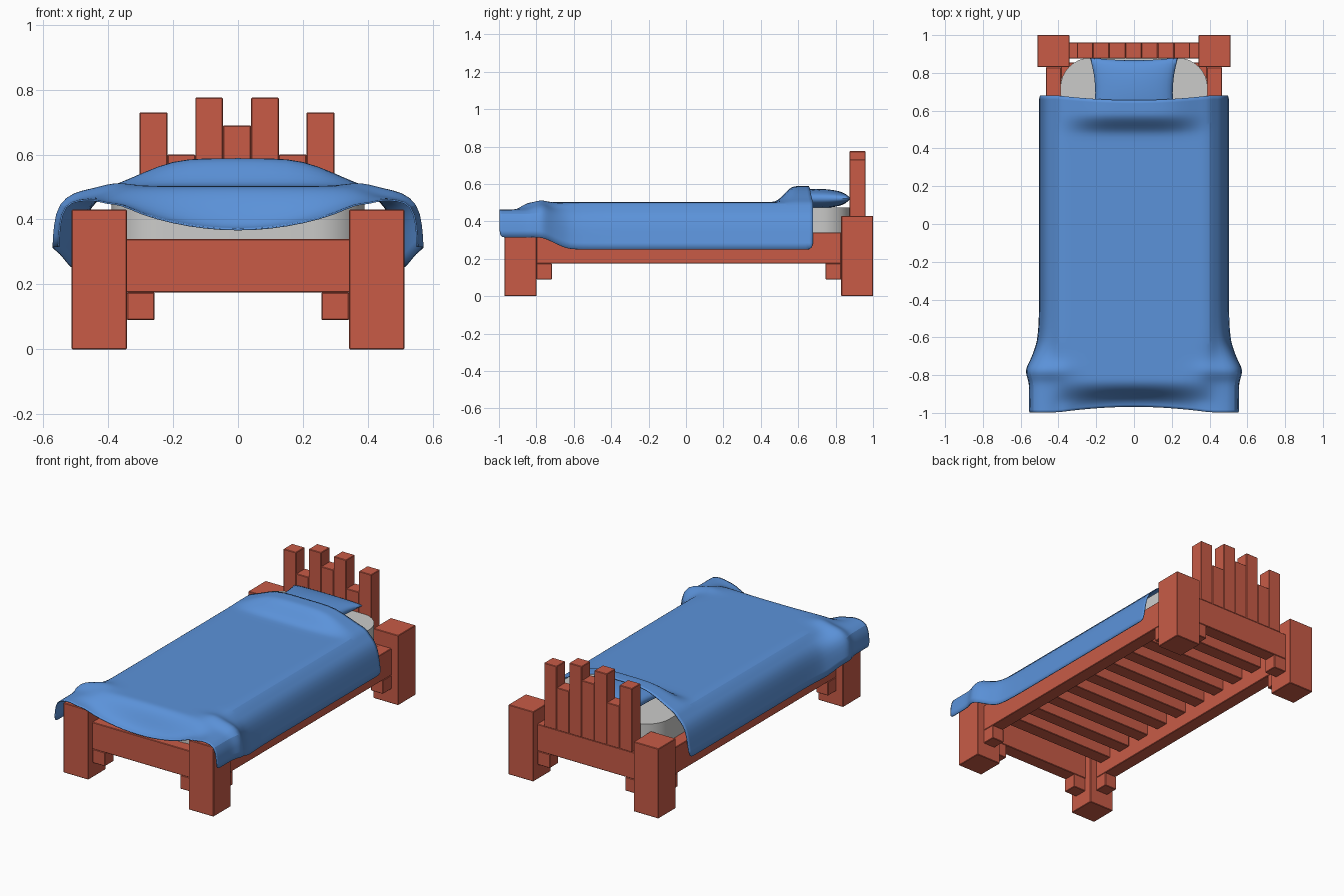
import bpy, bmesh, math
from mathutils import Vector

if "Cube" in bpy.data.objects:
    bpy.data.objects.remove(bpy.data.objects["Cube"])


def material(name, rgb):
    m = bpy.data.materials.new(name)
    m.diffuse_color = (*rgb, 1)
    m.use_nodes = True
    m.node_tree.nodes["Principled BSDF"].inputs["Base Color"].default_value = m.diffuse_color
    return m


WOOD = material("red wood", (0.58, 0.105, 0.062))
BLUE = material("blue cloth", (0.105, 0.29, 0.70))
GREY = material("mattress grey", (0.60, 0.60, 0.59))


def make(name, bm, mat):
    bmesh.ops.recalc_face_normals(bm, faces=bm.faces)
    me = bpy.data.meshes.new(name)
    bm.to_mesh(me)
    bm.free()
    me.materials.append(mat)
    ob = bpy.data.objects.new(name, me)
    bpy.context.collection.objects.link(ob)
    return ob


def box(name, x, y, z, mat=WOOD, bevel=0.003):
    bm = bmesh.new()
    bmesh.ops.create_cube(bm, size=1)
    for v in bm.verts:
        v.co = Vector([(r[0] + r[1]) / 2 + c * (r[1] - r[0]) for c, r in zip(v.co, (x, y, z))])
    if bevel:
        bmesh.ops.bevel(bm, geom=bm.edges[:], offset=bevel, segments=1, affect='EDGES')
    return make(name, bm, mat)


def mirror_x(a, b, s):
    return (a, b) if s > 0 else (-b, -a)


def smooth(a, b, t):
    t = min(1, max(0, (t - a) / (b - a)))
    return t * t * (3 - 2 * t)


# Frame: posts, rails and the small blocks below the rail ends
ENDS = {"front": ((-0.97, -0.80), (-0.93, -0.845)), "back": ((0.83, 1.0), (0.875, 0.96))}
SIDES = {"left": -1, "right": 1}
for end, (post_y, rail_y) in ENDS.items():
    box(f"{end}_rail", (-0.345, 0.345), rail_y, (0.175, 0.34))
    for side, s in SIDES.items():
        box(f"{end}_{side}_post", mirror_x(0.342, 0.512, s), post_y, (0, 0.43))
        box(f"{end}_{side}_end_block", mirror_x(0.257, 0.342, s), rail_y, (0.09, 0.175))
        block_y = (-0.80, -0.717) if end == "front" else (0.745, 0.83)
        box(f"{end}_{side}_side_block", mirror_x(0.385, 0.467, s), block_y, (0.09, 0.175))
for side, s in SIDES.items():
    box(f"{side}_side_rail", mirror_x(0.385, 0.467, s), (-0.80, 0.83), (0.175, 0.34))

# Headboard boards of uneven height
for i, top in enumerate((0.73, 0.60, 0.775, 0.69, 0.775, 0.60, 0.73)):
    x = -0.303 + i * 0.0857
    box(f"headboard_board_{i + 1}", (x, x + 0.0857), (0.875, 0.96), (0.338, top))

# Bed slats
for i in range(10):
    y = -0.76 + i * 0.17
    box(f"bed_slat_{i + 1}", (-0.387, 0.387), (y, y + 0.085), (0.255, 0.338))

# Mattress with rounded corners
mattress = box("mattress", (-0.39, 0.39), (-0.86, 0.88), (0.338, 0.475), GREY, 0)
bm = bmesh.new()
bm.from_mesh(mattress.data)
upright = [e for e in bm.edges if abs(e.verts[0].co.z - e.verts[1].co.z) > 0.1]
bmesh.ops.bevel(bm, geom=upright, offset=0.16, segments=8, profile=0.5, affect='EDGES')
bm.to_mesh(mattress.data)
bm.free()

# Pillow: two domed sheets with pulled-out corners
bm = bmesh.new()
N = 16
for sign in (-1, 1):
    rows = []
    for j in range(N + 1):
        row = []
        for i in range(N + 1):
            u, v = math.sin((i / N - 0.5) * math.pi), math.sin((j / N - 0.5) * math.pi)
            h = 0.052 * (max(0, 1 - u * u) * max(0, 1 - v * v)) ** 0.4
            x = 0.205 * u * (1 + 0.14 * v * v)
            y = 0.695 + 0.172 * v * (1 + 0.08 * u * u)
            row.append(bm.verts.new((x, y, 0.522 + sign * h)))
        rows.append(row)
    for j in range(N):
        for i in range(N):
            bm.faces.new((rows[j][i], rows[j][i + 1], rows[j + 1][i + 1], rows[j + 1][i]))
bmesh.ops.remove_doubles(bm, verts=bm.verts, dist=0.0005)
pillow = make("pillow", bm, BLUE)

# Blanket: cross-sections (x, z) along the bed, widening over the front posts
BODY = ((0, 0.50), (0.1, 0.50), (0.2, 0.50), (0.3, 0.50), (0.36, 0.50), (0.40, 0.497), (0.425, 0.465),
        (0.455, 0.44), (0.478, 0.39), (0.488, 0.32), (0.50, 0.25))
FOOT = ((0, 0.50), (0.1, 0.50), (0.2, 0.50), (0.3, 0.50), (0.36, 0.495), (0.40, 0.48), (0.44, 0.468),
        (0.49, 0.46), (0.535, 0.445), (0.55, 0.385), (0.553, 0.315))


def blanket_point(k, s, y):
    f = smooth(-0.60, -0.80, y)
    x = BODY[k][0] * (1 - f) + FOOT[k][0] * f
    z = BODY[k][1] * (1 - f) + FOOT[k][1] * f
    outer = smooth(0.40, 0.50, x)
    arch = max(0, 1 - (x / 0.40) ** 2)
    # raised over the pillow
    z += 0.086 * smooth(0.47, 0.58, y) * smooth(0.42, 0.16, x)
    # gathered fold beside the front posts
    fold = math.exp(-((y + 0.775) / 0.045) ** 2)
    z += 0.028 * fold * smooth(0.30, 0.40, x) * smooth(0.56, 0.47, x)
    x += 0.018 * outer * fold + 0.012 * outer * math.exp(-((y + 0.66) / 0.09) ** 2)
    # drooping foot edge, lowest in the middle
    d = smooth(-0.825, -0.99, y)
    z -= d * (0.088 * arch + 0.045 * smooth(0.46, 0.38, x))
    z = z if y > -0.85 or x < 0.36 or x > 0.52 else max(z, 0.448)
    # curved hems at foot and head
    y += 0.03 * arch * smooth(-0.85, -0.99, y) - 0.025 * arch * smooth(0.55, 0.68, y)
    return (s * x, y, z)


ys = [-0.997, -0.97, -0.94, -0.91, -0.885, -0.865, -0.845, -0.825, -0.80, -0.775, -0.75, -0.72, -0.68, -0.64,
      -0.60, -0.5, -0.35, -0.2, 0, 0.2, 0.35, 0.44, 0.48, 0.51, 0.54, 0.57, 0.60, 0.64, 0.68]
columns = [(k, -1) for k in range(len(BODY) - 1, 0, -1)] + [(k, 1) for k in range(len(BODY))]
bm = bmesh.new()
grid = [[bm.verts.new(blanket_point(k, s, y)) for k, s in columns] for y in ys]
for a, b in zip(grid, grid[1:]):
    for i in range(len(columns) - 1):
        bm.faces.new((a[i], a[i + 1], b[i + 1], b[i]))
blanket = make("blanket", bm, BLUE)
sub = blanket.modifiers.new("Smooth", 'SUBSURF')
sub.levels = sub.render_levels = 1
thick = blanket.modifiers.new("Thickness", 'SOLIDIFY')
thick.thickness = 0.005
thick.offset = 0

# Smooth shading on the soft parts
for ob in (mattress, pillow, blanket):
    bpy.ops.object.select_all(action='DESELECT')
    ob.select_set(True)
    bpy.context.view_layer.objects.active = ob
    bpy.ops.object.shade_smooth_by_angle(angle=math.radians(40))
